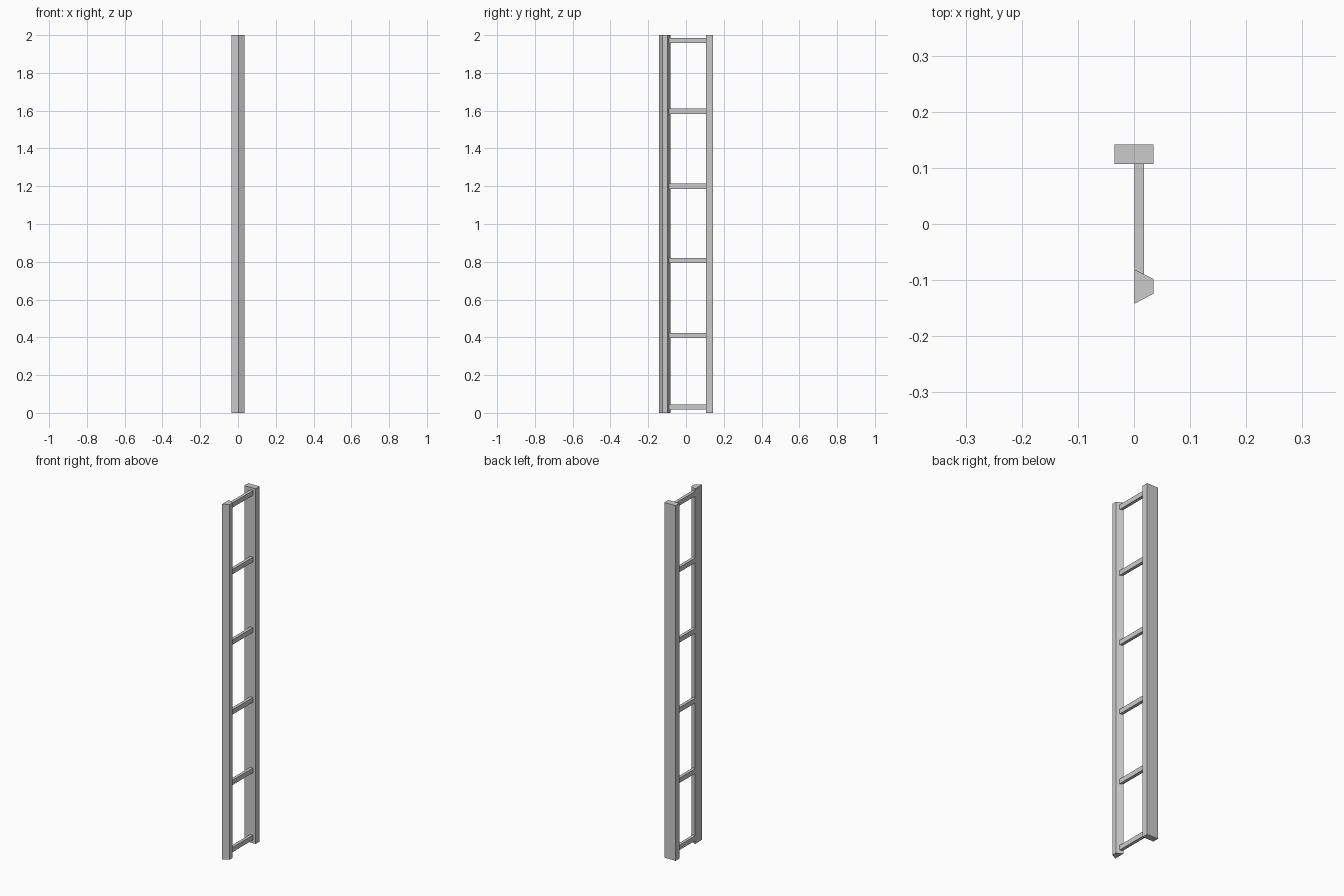
import bpy
import bmesh

if "Cube" in bpy.data.objects:
    bpy.data.objects.remove(bpy.data.objects["Cube"])

H = 2.0


def prism(name, outline, z0, z1):
    """Extrude an XY outline (counter-clockwise) from z0 up to z1."""
    bm = bmesh.new()
    face = bm.faces.new([bm.verts.new((x, y, z0)) for x, y in outline])
    ext = bmesh.ops.extrude_face_region(bm, geom=[face])
    for v in ext["geom"]:
        if isinstance(v, bmesh.types.BMVert):
            v.co.z = z1
    bmesh.ops.recalc_face_normals(bm, faces=bm.faces)
    mesh = bpy.data.meshes.new(name)
    bm.to_mesh(mesh)
    bm.free()
    obj = bpy.data.objects.new(name, mesh)
    bpy.context.collection.objects.link(obj)
    return obj


# Rectangular back post
prism("back_post", [(-0.035, 0.107), (0.035, 0.107), (0.035, 0.142), (-0.035, 0.142)], 0, H)

# Front post with a tapered section
prism("front_post", [(0.001, -0.142), (0.035, -0.124), (0.035, -0.098), (0.001, -0.081)], 0, H)

# Rungs, ends cut to the slope of the front post
for i, z in enumerate((0.032, 0.41, 0.807, 1.2, 1.597, 1.972)):
    prism(f"rung_{i + 1}",
          [(0.001, -0.081), (0.018, -0.0895), (0.018, 0.107), (0.001, 0.107)],
          z - 0.0135, z + 0.0135)
